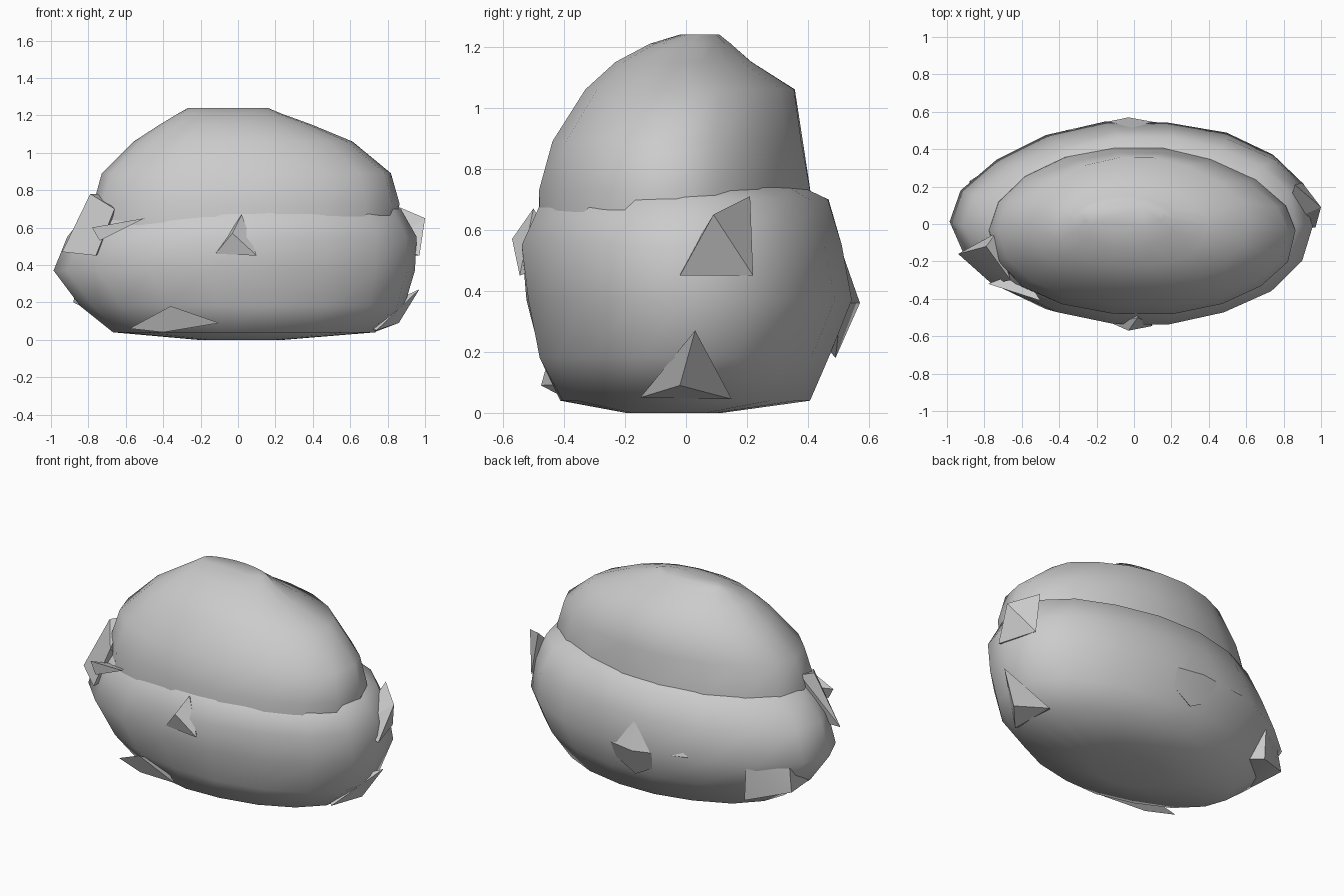
import bpy, bmesh, math, random

random.seed(4)
N = 18


def finish(name, bm, angle):
    bmesh.ops.recalc_face_normals(bm, faces=bm.faces)
    me = bpy.data.meshes.new(name)
    bm.to_mesh(me)
    bm.free()
    ob = bpy.data.objects.new(name, me)
    bpy.context.collection.objects.link(ob)
    bpy.ops.object.select_all(action='DESELECT')
    ob.select_set(True)
    bpy.context.view_layer.objects.active = ob
    bpy.ops.object.shade_smooth_by_angle(angle=math.radians(angle))
    return ob


def loft(name, rings, powers, jitter, cap_bottom):
    """Loft rings (z, xmin, xmax, ymin, ymax); one roundness power per quadrant,
    ordered back-right, back-left, front-left, front-right."""
    bm = bmesh.new()
    loops = []
    for z, x0, x1, y0, y1 in rings:
        loop = []
        for i in range(N):
            a = 2 * math.pi * i / N
            c, s = math.cos(a), math.sin(a)
            p = powers[int(4 * i / N)]
            x = math.copysign(abs(c) ** p, c) * (x1 - x0) / 2 + (x0 + x1) / 2
            y = math.copysign(abs(s) ** p, s) * (y1 - y0) / 2 + (y0 + y1) / 2
            k = 1 - random.random() * jitter
            loop.append(bm.verts.new((x * k, y * k, z)))
        loops.append(loop)
    for a, b in zip(loops, loops[1:]):
        for i in range(N):
            j = (i + 1) % N
            bm.faces.new((a[i], a[j], b[j], b[i]))
    bm.faces.new(loops[0] if cap_bottom else loops[-1])
    return finish(name, bm, 75)


def chip(name, pts):
    """Angular stone chip as a convex hull."""
    bm = bmesh.new()
    for p in pts:
        bm.verts.new(p)
    bmesh.ops.convex_hull(bm, input=bm.verts)
    return finish(name, bm, 25)


# Wide lower boulder, open where the dome covers it
loft("lower_rock", [
    (0.00, -0.22, 0.25, -0.20, 0.12),
    (0.04, -0.68, 0.75, -0.42, 0.42),
    (0.18, -0.85, 0.91, -0.49, 0.48),
    (0.37, -1.00, 0.97, -0.535, 0.56),
    (0.55, -0.92, 0.96, -0.555, 0.53),
    (0.70, -0.80, 0.88, -0.48, 0.475),
    (0.74, -0.68, 0.77, -0.41, 0.39)], (0.94, 1.1, 1.1, 1.0), 0.025, True)

# Rounded upper dome, steeper at the back
loft("upper_rock", [
    (0.60, -0.79, 0.86, -0.49, 0.42),
    (0.73, -0.78, 0.87, -0.49, 0.42),
    (0.89, -0.73, 0.83, -0.445, 0.39),
    (1.06, -0.56, 0.62, -0.335, 0.365),
    (1.15, -0.42, 0.40, -0.235, 0.22),
    (1.21, -0.32, 0.23, -0.12, 0.15),
    (1.24, -0.27, 0.16, -0.02, 0.11)], (1.15, 1.0, 0.93, 0.93), 0.015, False)

# Angular chips breaking the surface
chip("right_chip", [(1.0, 0.09, 0.65), (0.86, 0.21, 0.71), (0.97, -0.02, 0.45),
                    (0.8, 0.0, 0.5), (0.9, 0.22, 0.45)])
chip("right_base_chip", [(0.86, -0.02, 0.09), (0.97, 0.03, 0.27), (0.74, 0.15, 0.045),
                         (0.74, -0.15, 0.05), (0.6, 0, 0.1)])
chip("left_chip", [(-0.94, -0.16, 0.47), (-0.76, -0.32, 0.45), (-0.66, -0.30, 0.70),
                   (-0.79, -0.12, 0.78), (-0.74, -0.05, 0.78), (-0.7, -0.1, 0.5)])
chip("left_splinter", [(-0.78, -0.32, 0.60), (-0.50, -0.41, 0.65),
                       (-0.74, -0.33, 0.53), (-0.6, -0.25, 0.6)])
chip("back_left_chip", [(-0.88, 0.23, 0.20), (-0.65, 0.36, 0.14), (-0.86, 0.22, 0.34),
                        (-0.66, 0.36, 0.34), (-0.84, 0.0, 0.18), (-0.5, 0.1, 0.2)])
chip("front_left_base_chip", [(-0.58, -0.33, 0.06), (-0.36, -0.45, 0.18),
                              (-0.10, -0.475, 0.09), (-0.40, -0.38, 0.04), (-0.3, -0.3, 0.1)])
chip("front_crest", [(-0.03, -0.57, 0.57), (0.02, -0.50, 0.67), (-0.12, -0.53, 0.46),
                     (0.1, -0.545, 0.45), (0, -0.4, 0.5)])
chip("back_crest", [(-0.03, 0.57, 0.36), (-0.37, 0.50, 0.38), (0.3, 0.51, 0.36),
                    (0.0, 0.50, 0.56), (0, 0.49, 0.18), (0, 0.3, 0.4)])
